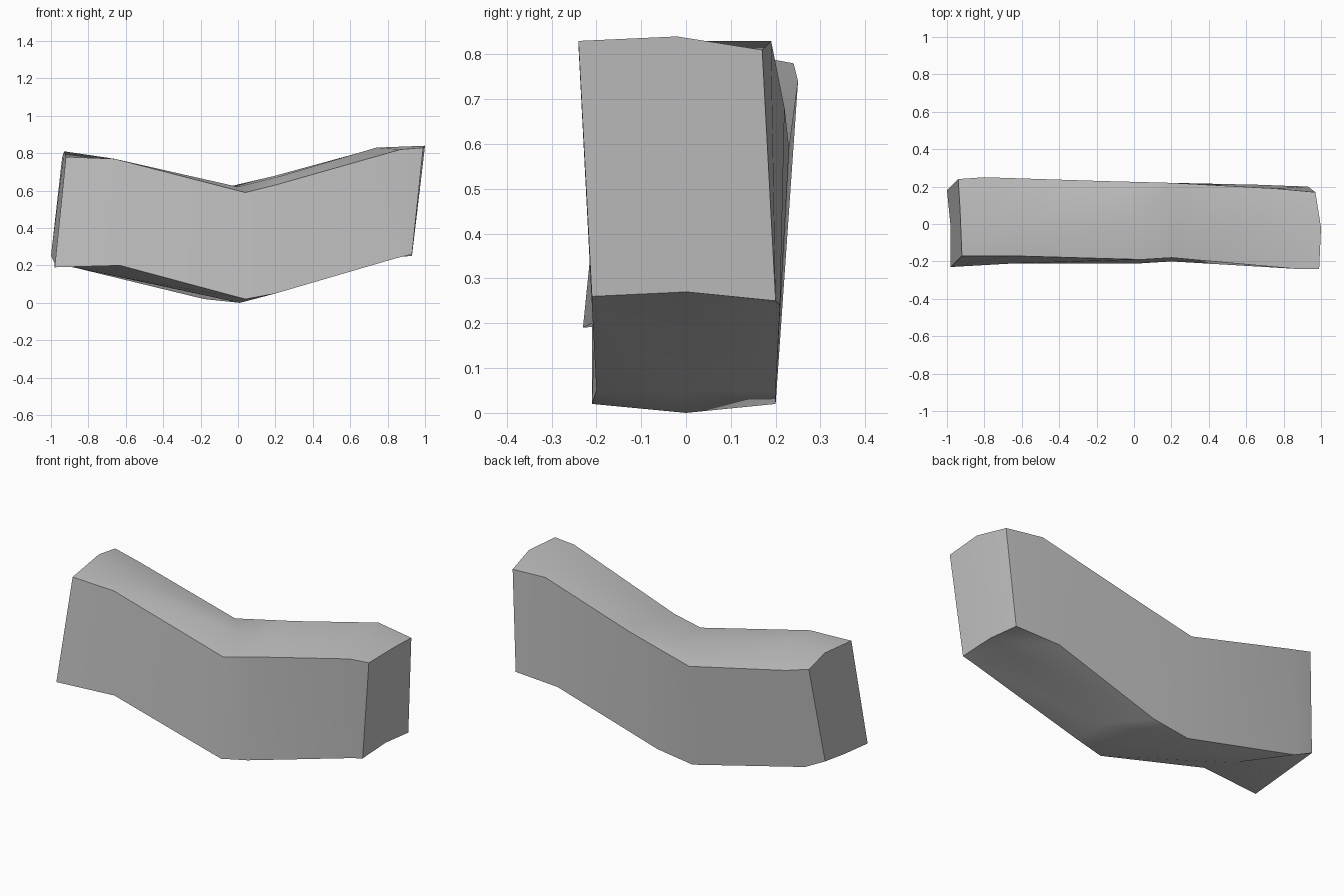
import bpy
import bmesh
import math
from mathutils import Vector

default_cube = bpy.data.objects.get("Cube")
if default_cube:
    bpy.data.objects.remove(default_cube, do_unlink=True)


def make_material(name, colour):
    material = bpy.data.materials.new(name)
    material.use_nodes = True
    material.diffuse_color = colour
    shader = next(n for n in material.node_tree.nodes if n.type == "BSDF_PRINCIPLED")
    shader.inputs["Base Color"].default_value = colour
    return material


# Long edges of the bent block, in hundredths, running from the right end to the left end
front_top = [(-92, -17, 78), (-66, -17, 77), (4, -19, 59), (20, -18, 63), (87, -24, 82), (99, -24, 83)]
ridge_top = [(-93, 8, 81), (-66, 0, 77), (0, 3, 62), (20, 2, 67), (74, 2, 83), (100, -2, 84)]
back_top = [(-94, 24, 78), (-80, 25, 74), (-18, 23, 59), (20, 22, 68), (75, 19, 83), (97, 17, 81)]
back_bottom = [(-100, 18, 25), (-88, 19, 19), (-18, 20, 2), (4, 20, 5), (66, 21, 24), (93, 20, 25)]
keel_bottom = [(-98, -2, 21), (-64, 0, 14), (1, 0, 0), (20, 0, 5), (85, 0, 24), (93, 0, 27)]
front_bottom = [(-98, -23, 19), (-63, -21, 20), (4, -21, 2), (20, -20, 5), (85, -21, 24), (93, -21, 26)]
rails = [front_top, ridge_top, back_top, back_bottom, keel_bottom, front_bottom]


def build_block(name, rails, material):
    """Skin neighbouring rails together and close both ends along the centre line."""
    bm = bmesh.new()
    rows = [[bm.verts.new(Vector(point) / 100) for point in rail] for rail in rails]
    for row, following in zip(rows, rows[1:] + rows[:1]):
        for i in range(len(row) - 1):
            bm.faces.new((row[i], row[i + 1], following[i + 1], following[i]))
    for end in (0, -1):
        loop = [row[end] for row in rows]
        bm.faces.new((loop[0], loop[1], loop[4], loop[5]))
        bm.faces.new(loop[1:5])
    bmesh.ops.recalc_face_normals(bm, faces=bm.faces)

    mesh = bpy.data.meshes.new(name)
    bm.to_mesh(mesh)
    bm.free()
    mesh.materials.append(material)
    block = bpy.data.objects.new(name, mesh)
    bpy.context.collection.objects.link(block)
    return block


# Rough stone block with soft facets and crisp outer edges
stone = make_material("stone grey", (0.54, 0.54, 0.54, 1))
block = build_block("bent_stone_block", rails, stone)
bpy.ops.object.select_all(action="DESELECT")
block.select_set(True)
bpy.context.view_layer.objects.active = block
bpy.ops.object.shade_smooth_by_angle(angle=math.radians(35))
